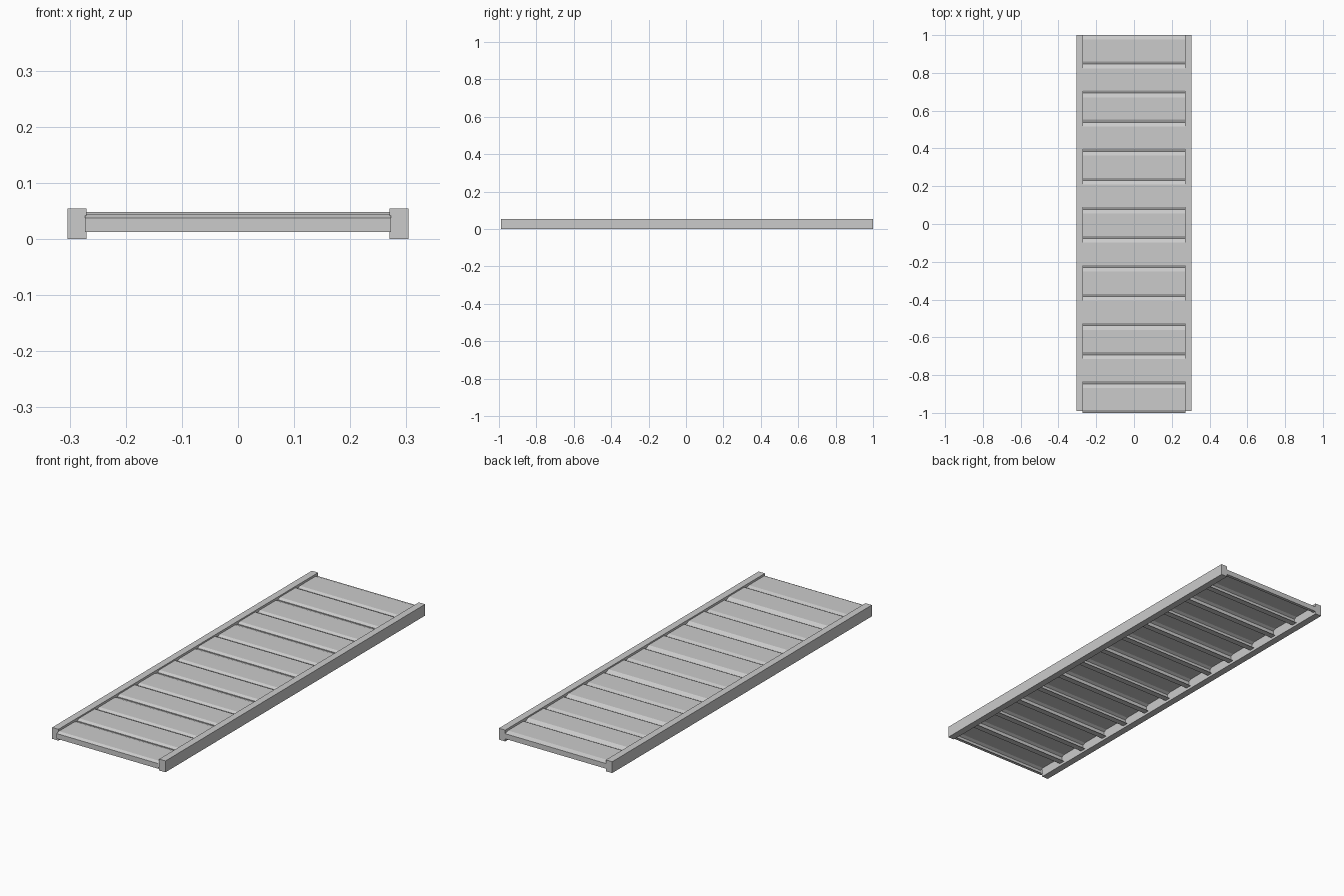
import bpy, bmesh

old = bpy.data.objects.get("Cube")
if old:
    bpy.data.objects.remove(old, do_unlink=True)

grey = bpy.data.materials.new("plain_grey")
grey.use_nodes = True
colour = (0.6, 0.6, 0.6, 1)
grey.diffuse_color = colour
grey.node_tree.nodes["Principled BSDF"].inputs["Base Color"].default_value = colour


def finish(name, bm):
    mesh = bpy.data.meshes.new(name)
    bm.to_mesh(mesh)
    bm.free()
    mesh.materials.append(grey)
    obj = bpy.data.objects.new(name, mesh)
    bpy.context.scene.collection.objects.link(obj)
    return obj


def box(name, low, high):
    bm = bmesh.new()
    bmesh.ops.create_cube(bm, size=1)
    for v in bm.verts:
        v.co = [a if c < 0 else b for c, a, b in zip(v.co, low, high)]
    return finish(name, bm)


def folded_sheet(name, profile, half_width):
    """Sweep an open (y, z) profile across x, facing outwards."""
    bm = bmesh.new()
    rows = [[bm.verts.new((x, y, z)) for x in (-half_width, half_width)] for y, z in profile]
    for a, b in zip(rows, rows[1:]):
        bm.faces.new((a[0], a[1], b[1], b[0]))
    return finish(name, bm)


# Side rails
for side, low, high in (("right", -0.304, -0.27), ("left", 0.27, 0.304)):
    box(side + "_rail", (low, -0.99, 0), (high, 1, 0.055))

# Folded deck planks with sloped edges, flanges and bottom lips
COUNT = 13
PITCH = 2 / COUNT
BOTTOM, EDGE, TOP, LIP = 0.0125, 0.0375, 0.0445, 0.015
for i in range(COUNT):
    front = -1 + i * PITCH
    back = front + PITCH
    lift = 0.0035 * (i % 2)
    profile = [
        (front + LIP, BOTTOM), (front, BOTTOM), (front, EDGE + lift),
        (front + 0.014, TOP + lift), (back - 0.022, TOP + lift),
        (back, EDGE), (back, BOTTOM), (back - LIP, BOTTOM),
    ]
    folded_sheet(f"deck_plank_{i + 1}", profile, 0.2725)
